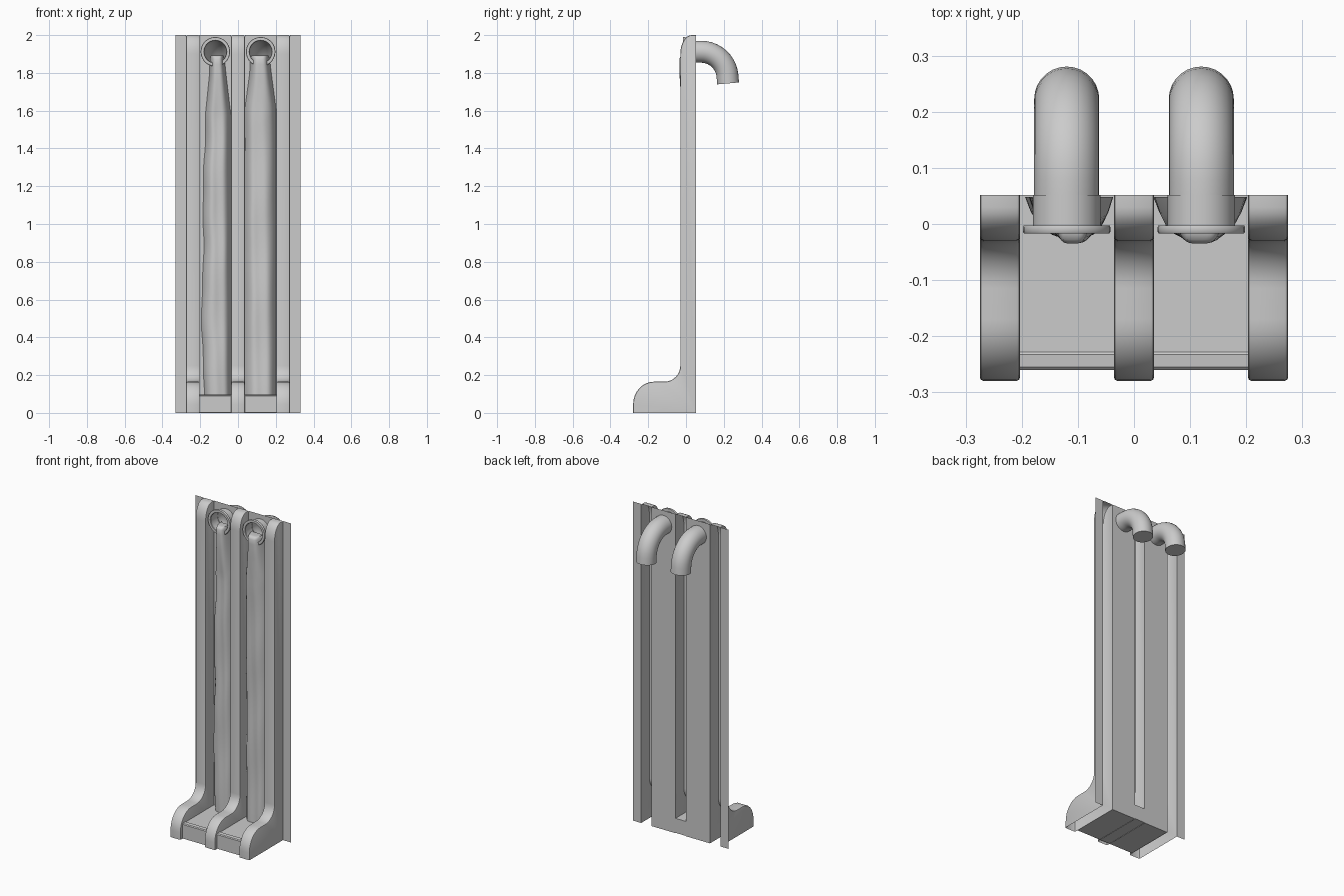
import bpy, bmesh, math

if "Cube" in bpy.data.objects:
    bpy.data.objects.remove(bpy.data.objects["Cube"], do_unlink=True)

grey = bpy.data.materials.new("plain grey")
grey.use_nodes = True
grey.diffuse_color = (0.6, 0.6, 0.6, 1)
grey.node_tree.nodes["Principled BSDF"].inputs["Base Color"].default_value = (0.6, 0.6, 0.6, 1)

BACK = 0.052
TOP = 2.0
PIPE_X, PIPE_Z = 0.12, 1.912


def finish(name, bm, smooth=None, fix=True):
    if fix:
        bmesh.ops.recalc_face_normals(bm, faces=bm.faces)
    mesh = bpy.data.meshes.new(name)
    bm.to_mesh(mesh)
    bm.free()
    mesh.materials.append(grey)
    obj = bpy.data.objects.new(name, mesh)
    bpy.context.collection.objects.link(obj)
    if smooth:
        bpy.ops.object.select_all(action="DESELECT")
        obj.select_set(True)
        bpy.context.view_layer.objects.active = obj
        bpy.ops.object.shade_smooth_by_angle(angle=math.radians(smooth))
    return obj


def loft(bm, rows, closed):
    """Skin quads across rows of points."""
    rows = [[bm.verts.new(p) for p in row] for row in rows]
    for a, b in zip(rows, rows[1:]):
        n = len(a)
        for i in range(n if closed else n - 1):
            j = (i + 1) % n
            bm.faces.new((a[i], a[j], b[j], b[i]))
    return rows


def arc(cy, cz, ry, rz, start, end, steps=8):
    angles = [math.radians(start + (end - start) * i / steps) for i in range(steps + 1)]
    return [(cy + ry * math.cos(a), cz + rz * math.sin(a)) for a in angles]


# Pillars: open-backed shells with a flared foot and rounded head
def pillar(name, x):
    outline = [(BACK, 0), (-0.28, 0)]
    outline += arc(-0.17, 0.045, 0.11, 0.12, 180, 90)
    outline += arc(-0.115, 0.25, 0.085, 0.085, 270, 360)
    outline += arc(0.03, 1.9, 0.06, 0.1, 180, 90)
    outline += [(BACK, TOP)]
    bm = bmesh.new()
    sides = [[bm.verts.new((x + s * 0.036, y, z)) for y, z in outline] for s in (-1, 1)]
    for side in sides:
        bm.faces.new(side)
    a, b = sides
    for i in range(1, len(a) - 1):
        bm.faces.new((a[i], a[i + 1], b[i + 1], b[i]))
    bmesh.ops.recalc_face_normals(bm, faces=bm.faces)
    rims = [e for e in bm.edges if len(e.link_faces) == 2
            and abs(e.verts[0].co.x - e.verts[1].co.x) < 1e-5]
    bmesh.ops.bevel(bm, geom=rims, offset=0.007, segments=2, profile=0.5, affect="EDGES")
    finish(name, bm, 35)


for name, x in (("right_pillar", -0.239), ("middle_pillar", 0), ("left_pillar", 0.239)):
    pillar(name, x)


# Back panels with round pipe openings, and plain side flanges
def panel(name, x0, x1, hole_x=None):
    bm = bmesh.new()
    loops = [[(x0, 0), (x1, 0), (x1, TOP), (x0, TOP)]]
    if hole_x is not None:
        loops.append(arc(hole_x, PIPE_Z, 0.058, 0.058, 0, 360, 24)[:-1])
    for loop in loops:
        vs = [bm.verts.new((x, BACK, z)) for x, z in loop]
        for i, v in enumerate(vs):
            bm.edges.new((v, vs[i - 1]))
    bmesh.ops.triangle_fill(bm, edges=bm.edges[:], use_beauty=True, normal=(0, -1, 0))
    finish(name, bm)


for side, s in (("right", -1), ("left", 1)):
    panel(side + "_flange", *sorted((s * 0.275, s * 0.33)))
    panel(side + "_back_panel", *sorted((s * 0.036, s * 0.203)), s * PIPE_X)

# Basin: closed box with a chamfered front lip
bm = bmesh.new()
section = [(BACK, 0.002), (-0.26, 0.002), (-0.26, 0.09), (-0.255, 0.095),
           (-0.233, 0.097), (-0.228, 0.093), (BACK, 0.093)]
ends = loft(bm, [[(x, y, z) for y, z in section] for x in (-0.203, 0.203)], True)
for end in ends:
    bm.faces.new(end)
finish("basin", bm)


# Pipes: swept elbow, collar and rim flange
def pipe(side, x):
    path = [(-0.003, PIPE_Z, 0, 0.06), (BACK, PIPE_Z, 0, 0.06), (BACK, PIPE_Z, 0, 0.058)]
    for i in range(11):
        a = math.radians(8.5 * i)
        path.append((0.08 + 0.14 * math.sin(a), PIPE_Z - 0.14 + 0.14 * math.cos(a), a, 0.058))
    y, z, a, r = path[-1]
    path.append((y + 0.04 * math.cos(a), z - 0.04 * math.sin(a), a, r))
    rows = []
    for y, z, a, r in path:
        ring = arc(0, 0, r, r, 0, 360, 28)[:-1]
        rows.append([(x + u, y + v * math.sin(a), z + v * math.cos(a)) for u, v in ring])
    bm = bmesh.new()
    bm.faces.new(loft(bm, rows, True)[-1])
    finish(side + "_pipe", bm, 35)

    rim = [(0.06, -0.003), (0.077, -0.003), (0.078, -0.006), (0.078, -0.014),
           (0.076, -0.017), (0.061, -0.017), (0.059, -0.014), (0.06, -0.003)]
    rows = [[(x + u, y, PIPE_Z + v) for u, v in arc(0, 0, r, r, 0, 360, 28)[:-1]]
            for r, y in rim]
    bm = bmesh.new()
    loft(bm, rows, True)
    bmesh.ops.remove_doubles(bm, verts=bm.verts, dist=1e-5)
    finish(side + "_pipe_rim", bm, 35)


# Falling streams: rippled sheets that narrow into the pipe mouths
def stream(side, keys, phase, wobble):
    rows = []
    for i in range(61):
        z = 0.094 + (1.875 - 0.094) * i / 60
        for (z0, l0, r0, f0), (z1, l1, r1, f1) in zip(keys, keys[1:]):
            if z <= z1 + 1e-6:
                t = (z - z0) / (z1 - z0)
                left, right, front = l0 + (l1 - l0) * t, r0 + (r1 - r0) * t, f0 + (f1 - f0) * t
                break
        calm = min(1, max(0, (1.75 - z) * 5))
        left += calm * wobble * (math.sin(9 * z + phase) + 0.5 * math.sin(23 * z))
        row = []
        for k in range(17):
            u = -1 + k / 8
            ripple = 0.005 * calm * math.sin(7 * z + 3 * u + phase) * math.sin(4 * u - 5 * z)
            edge = abs(u) ** 4
            y = front + ripple * (1 - edge) + (0.048 - front) * edge
            row.append(((left + right) / 2 + u * (right - left) / 2, y, z))
        rows.append(row)
    last = rows[-1]
    mid = (last[0][0] + last[-1][0]) / 2
    for y, z, s in ((-0.028, 1.888, 0.9), (-0.012, 1.892, 0.85), (0.04, 1.885, 0.85)):
        rows.append([(mid + (p[0] - mid) * s, max(y, p[1] * 0.9), z) for p in last])
    bm = bmesh.new()
    loft(bm, rows, False)
    finish(side + "_stream", bm, 60, fix=False)


for side, x in (("right", -PIPE_X), ("left", PIPE_X)):
    pipe(side, x)

# Stream keys: height, low-x edge, high-x edge, front depth
stream("right", [(0.09, -0.182, -0.037, -0.016), (0.6, -0.19, -0.037, -0.016),
                 (1.58, -0.174, -0.038, -0.02), (1.78, -0.152, -0.062, -0.034),
                 (1.88, -0.148, -0.072, -0.035)], 0.4, 0.004)
stream("left", [(0.09, 0.036, 0.202, -0.016), (1.0, 0.036, 0.202, -0.016),
                (1.62, 0.038, 0.2, -0.024), (1.8, 0.062, 0.176, -0.034),
                (1.88, 0.066, 0.167, -0.035)], 2.1, 0.001)
